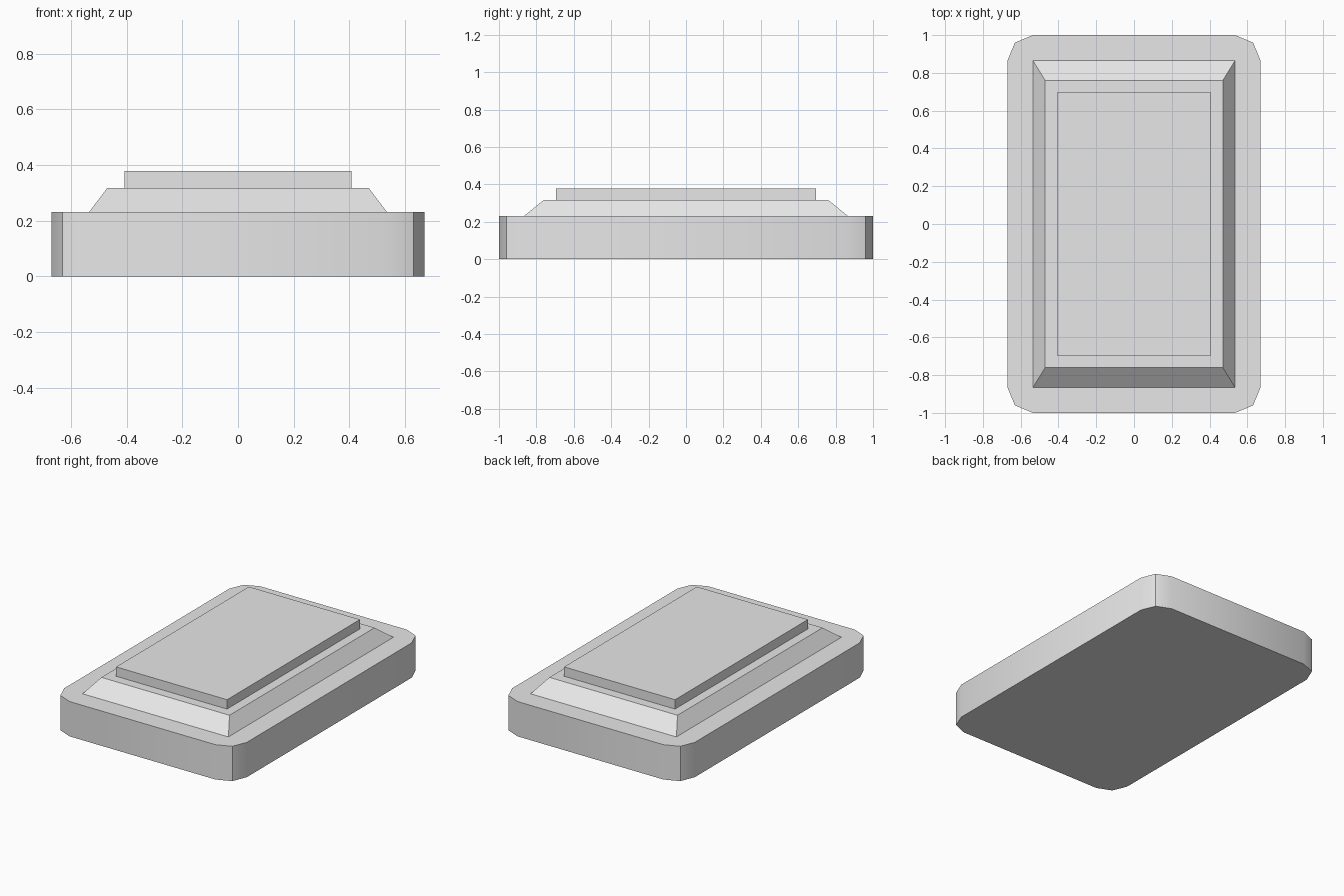
import bpy
import bmesh
import math

if "Cube" in bpy.data.objects:
    bpy.data.objects.remove(bpy.data.objects["Cube"])

grey = bpy.data.materials.new("light grey")
grey.diffuse_color = (0.8, 0.8, 0.8, 1)
grey.use_nodes = True
grey.node_tree.nodes["Principled BSDF"].inputs["Base Color"].default_value = grey.diffuse_color


def rect(bm, x, y, z):
    """Four corner vertices, counter-clockwise from +x +y."""
    return [bm.verts.new((sx * x, sy * y, z))
            for sx, sy in ((1, 1), (-1, 1), (-1, -1), (1, -1))]


def bridge(bm, lower, upper):
    n = len(lower)
    for i in range(n):
        j = (i + 1) % n
        bm.faces.new((lower[i], lower[j], upper[j], upper[i]))


def finish(bm, name):
    me = bpy.data.meshes.new(name)
    bm.to_mesh(me)
    bm.free()
    ob = bpy.data.objects.new(name, me)
    bpy.context.collection.objects.link(ob)
    me.materials.append(grey)
    bpy.ops.object.select_all(action='DESELECT')
    ob.select_set(True)
    bpy.context.view_layer.objects.active = ob
    bpy.ops.object.shade_smooth_by_angle(angle=math.radians(30))


H, T, P = 0.231, 0.317, 0.379      # heights of base, sloped deck, plate
CX, CY, R = 0.535, 0.865, 0.135    # corner centres and radius

# Base slab with two-segment rounded corners
bm = bmesh.new()
outline = []
for k, (sx, sy) in enumerate(((1, 1), (-1, 1), (-1, -1), (1, -1))):
    for s in range(3):
        a = math.radians(90 * k + 45 * s)
        outline.append((sx * CX + R * math.cos(a), sy * CY + R * math.sin(a)))
low = [bm.verts.new((x, y, 0)) for x, y in outline]
top = [bm.verts.new((x, y, H)) for x, y in outline]
bridge(bm, low, top)
bm.faces.new(low[::-1])
# flat rim around the sloped deck
inner = rect(bm, CX, CY, H)
for k in range(4):
    c = top[3 * k:3 * k + 3]
    bm.faces.new([inner[k]] + c)
    n = (k + 1) % 4
    bm.faces.new((c[2], top[3 * n], inner[n], inner[k]))
finish(bm, "base_slab")

# Sloped deck with a flat ledge
bm = bmesh.new()
foot = rect(bm, CX, CY, H)
edge = rect(bm, 0.47, 0.76, T)
ledge = rect(bm, 0.407, 0.696, T)
bridge(bm, foot, edge)
bridge(bm, edge, ledge)
finish(bm, "sloped_deck")

# Raised top plate
bm = bmesh.new()
a = rect(bm, 0.407, 0.696, T)
b = rect(bm, 0.407, 0.696, P)
bridge(bm, a, b)
bm.faces.new(b)
finish(bm, "top_plate")
